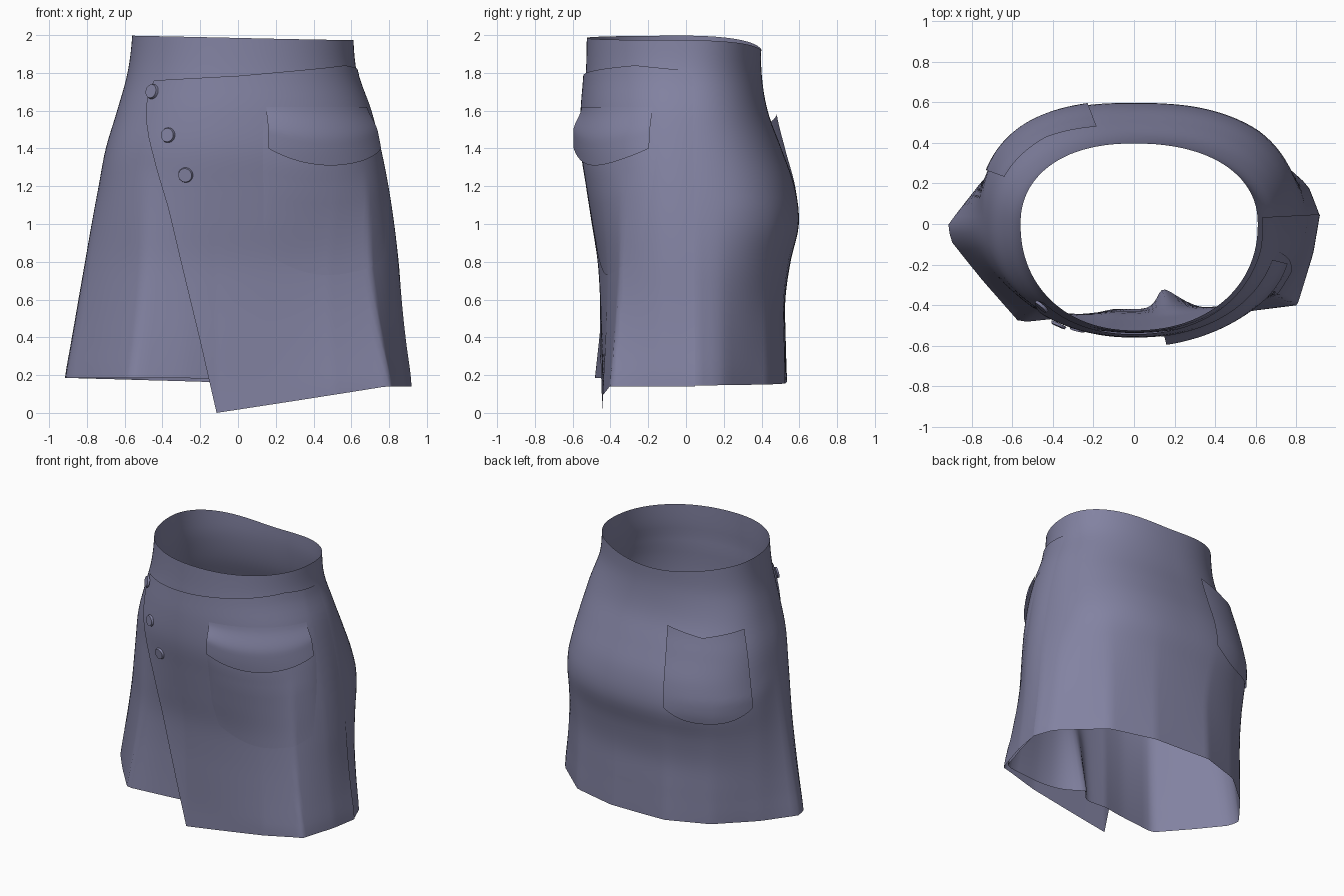
import bpy, bmesh, math
from mathutils import Vector

if "Cube" in bpy.data.objects:
    bpy.data.objects.remove(bpy.data.objects["Cube"])

fabric = bpy.data.materials.new("slate blue fabric")
fabric.diffuse_color = (0.225, 0.225, 0.36, 1)
fabric.use_nodes = True
fabric.node_tree.nodes["Principled BSDF"].inputs["Base Color"].default_value = fabric.diffuse_color

# Body profile: height, left, right, front and back extents
LEVELS = [(0.15, .92, .91, .435, .535), (0.4, .88, .88, .44, .53), (0.6, .845, .86, .445, .528),
          (0.8, .81, .845, .457, .555), (1.0, .775, .822, .487, .598), (1.2, .738, .79, .517, .575),
          (1.4, .70, .75, .545, .505), (1.6, .64, .70, .545, .432), (1.8, .585, .63, .53, .40),
          (2.0, .56, .61, .525, .40)]
# Angular outline of the hem, seen from above
HEM = [(.915, .05), (.86, .19), (.58, .44), (.25, .525), (-.2, .535), (-.5, .43), (-.75, .21), (-.92, 0),
       (-.91, -.08), (-.75, -.28), (-.57, -.49), (-.3, -.46), (-.11, -.43), (.3, -.43), (.5, -.43),
       (.795, -.395), (.87, -.15)]
HEM_ANGLES = [math.degrees(math.atan2(y, x)) % 360 for x, y in HEM]


def lerp(a, b, t):
    return a + (b - a) * t


def table(points, x):
    """Piecewise linear lookup."""
    if x <= points[0][0]:
        return points[0][1]
    for (x0, y0), (x1, y1) in zip(points, points[1:]):
        if x <= x1:
            return lerp(y0, y1, (x - x0) / (x1 - x0))
    return points[-1][1]


def extents(z):
    """Smooth (Catmull-Rom) interpolation of the body profile."""
    z = min(max(z, LEVELS[0][0]), LEVELS[-1][0])
    i = 0
    while i < len(LEVELS) - 2 and z > LEVELS[i + 1][0]:
        i += 1
    p = [LEVELS[min(max(i + k, 0), len(LEVELS) - 1)] for k in (-1, 0, 1, 2)]
    t = (z - p[1][0]) / (p[2][0] - p[1][0])
    return [0.5 * (2 * b + (c - a) * t + (2 * a - 5 * b + 4 * c - d) * t * t
                   + (3 * b - a - 3 * c + d) * t ** 3) for a, b, c, d in list(zip(*p))[1:]]


def hem_radius(deg, c, s):
    """Distance from the centre to the hem outline."""
    deg %= 360
    i = max((k for k, a in enumerate(HEM_ANGLES) if a <= deg), default=len(HEM) - 1)
    (x0, y0), (x1, y1) = HEM[i], HEM[(i + 1) % len(HEM)]
    ex, ey = x1 - x0, y1 - y0
    return (x0 * ey - y0 * ex) / (c * ey - s * ex)


def surf(deg, z, off=0.0):
    """Point on the skirt at an angle (0 = right, 90 = back, 270 = front) and height."""
    c, s = math.cos(math.radians(deg)), math.sin(math.radians(deg))
    e, e0 = extents(z), LEVELS[0][1:]
    ia, ib = (1 if c > 0 else 0), (3 if s > 0 else 2)
    a, b = e[ia], e[ib]
    n = lerp(2.6, 2.2, min(max((z - 1) / 0.8, 0), 1)) if s > 0 else 2.15
    r = (abs(c / a) ** n + abs(s / b) ** n) ** (-1 / n)
    start = lerp(1.3, 1.1, min(max(s * 2 + 0.5, 0), 1))
    w = min(max((start - z) / (start - 0.15), 0), 1)
    hem = hem_radius(deg, c, s) * (a / e0[ia] * c * c + b / e0[ib] * s * s)
    r = lerp(r, hem, w) + off
    return Vector((r * c, r * s, z))


def angle_at(x, z):
    """Angle on the front half where the skirt reaches x."""
    lo, hi = 185, 355
    for _ in range(30):
        mid = (lo + hi) / 2
        if surf(mid, z).x < x:
            lo = mid
        else:
            hi = mid
    return lo


def finish(bm, name):
    mesh = bpy.data.meshes.new(name)
    bm.to_mesh(mesh)
    bm.free()
    mesh.materials.append(fabric)
    for p in mesh.polygons:
        p.use_smooth = True
    ob = bpy.data.objects.new(name, mesh)
    bpy.context.collection.objects.link(ob)
    return ob


def patch(name, left, right, bottom, top, off, nu=40, nv=20):
    """Cloth panel lying on the skirt; off(u, v, angle, z) lifts it."""
    bm = bmesh.new()
    rows = []
    for j in range(nv + 1):
        row = []
        for i in range(nu + 1):
            u, v = i / nu, j / nv
            z = lerp(bottom(u), top(u), v)
            deg = lerp(left(z), right(z), u)
            row.append(bm.verts.new(surf(deg, z, off(u, v, deg, z))))
        rows.append(row)
    for j in range(nv):
        for i in range(nu):
            bm.faces.new((rows[j][i], rows[j][i + 1], rows[j + 1][i + 1], rows[j + 1][i]))
    bmesh.ops.remove_doubles(bm, verts=bm.verts, dist=1e-5)
    return finish(bm, name)


# Skirt body with waistband, running on underneath the wrap with a fold
def rim(u):
    a = math.radians(360 * u + 3)
    return 1.985 - 0.012 * math.cos(a) - 0.062 * max(0, math.sin(a)) ** 2


def under_offset(u, v, d, z):
    low = min(max((0.9 - z) / 0.75, 0), 1)
    tuck = min(max((d - 240) / 15, 0), 1) * min(max((363 - d) / 20, 0), 1)
    tuck *= min(max((1.75 - z) / 0.1, 0), 1)
    return -0.010 * tuck - 0.11 * low * math.exp(-((d - 295) / 10) ** 2)


patch("skirt_body", lambda z: 3, lambda z: 363,
      lambda u: table([(0, .145), (.25, .16), (.49, .185), (.65, .185), (.75, .17), (1, .145)], u),
      rim, under_offset, 128, 40)

# Front wrap panel with diagonal edge and pointed hem
EDGE = [(0, -.11), (.4, -.2), (.8, -.295), (1.08, -.36), (1.3, -.425), (1.45, -.462), (1.55, -.477),
        (1.65, -.475), (1.72, -.455), (1.77, -.43)]


def wrap_edge(z):
    return angle_at(table(EDGE, z), z)


EDGE0 = wrap_edge(0)


def wrap_hem(u):
    x = surf(lerp(EDGE0, 363, u), 0.1).x
    return min(max((x + 0.11) / 0.91, 0), 1) * 0.14


patch("front_wrap", wrap_edge, lambda z: 363, wrap_hem,
      lambda u: table([(0, 1.76), (.35, 1.785), (.8, 1.84), (1, 1.81)], u),
      lambda u, v, d, z: 0.013 - 0.009 * max(0, u - 0.9) / 0.1, 90, 40)


# Front pocket and its lifted flap
def pocket_offset(u, v, d, z):
    puff = math.sin(math.pi * u) ** 0.7 * min(1, 2 * v) * min(1, 3 * (1 - v))
    return 0.015 + 0.02 * puff


def flap_offset(u, v, d, z):
    t = min(1, 1.7 * (1 - v))
    return 0.017 + 0.042 * t * t * (3 - 2 * t) * (1 - 0.35 * u)


patch("front_pocket",
      lambda z: angle_at(table([(.73, .21), (.85, .16), (1, .13)], z), z),
      lambda z: table([(.73, 342), (1.2, 347), (1.5, 349)], z),
      lambda u: 0.73 + 0.10 * (2 * u - 1) ** 2, lambda u: 1.57, pocket_offset)
patch("front_pocket_flap", lambda z: angle_at(0.145, z), lambda z: 345.5,
      lambda u: 1.31 + 0.09 * (2 * u - 1) ** 2, lambda u: 1.62, flap_offset, 40, 14)

# Back pocket, gaping at its dipped top edge
patch("back_pocket", lambda z: 111, lambda z: 160,
      lambda u: 0.94 + 0.09 * abs(2 * u - 1) ** 2.5, lambda u: 1.53 + 0.05 * abs(2 * u - 1),
      lambda u, v, d, z: 0.010 + 0.045 * v * v)

# Three buttons along the wrap edge
for i, (x, z) in enumerate([(-.44, 1.70), (-.36, 1.47), (-.27, 1.26)]):
    d = angle_at(x, z)
    normal = (surf(d + 2, z) - surf(d - 2, z)).cross(surf(d, z + .03) - surf(d, z - .03)).normalized()
    bm = bmesh.new()
    bmesh.ops.create_cone(bm, cap_ends=True, segments=24, radius1=.04, radius2=.036, depth=.014)
    button = finish(bm, "button_%d" % (i + 1))
    button.rotation_euler = normal.to_track_quat('Z', 'Y').to_euler()
    button.location = surf(d, z, 0.013) + normal * 0.012
    for p in button.data.polygons:
        p.use_smooth = False
